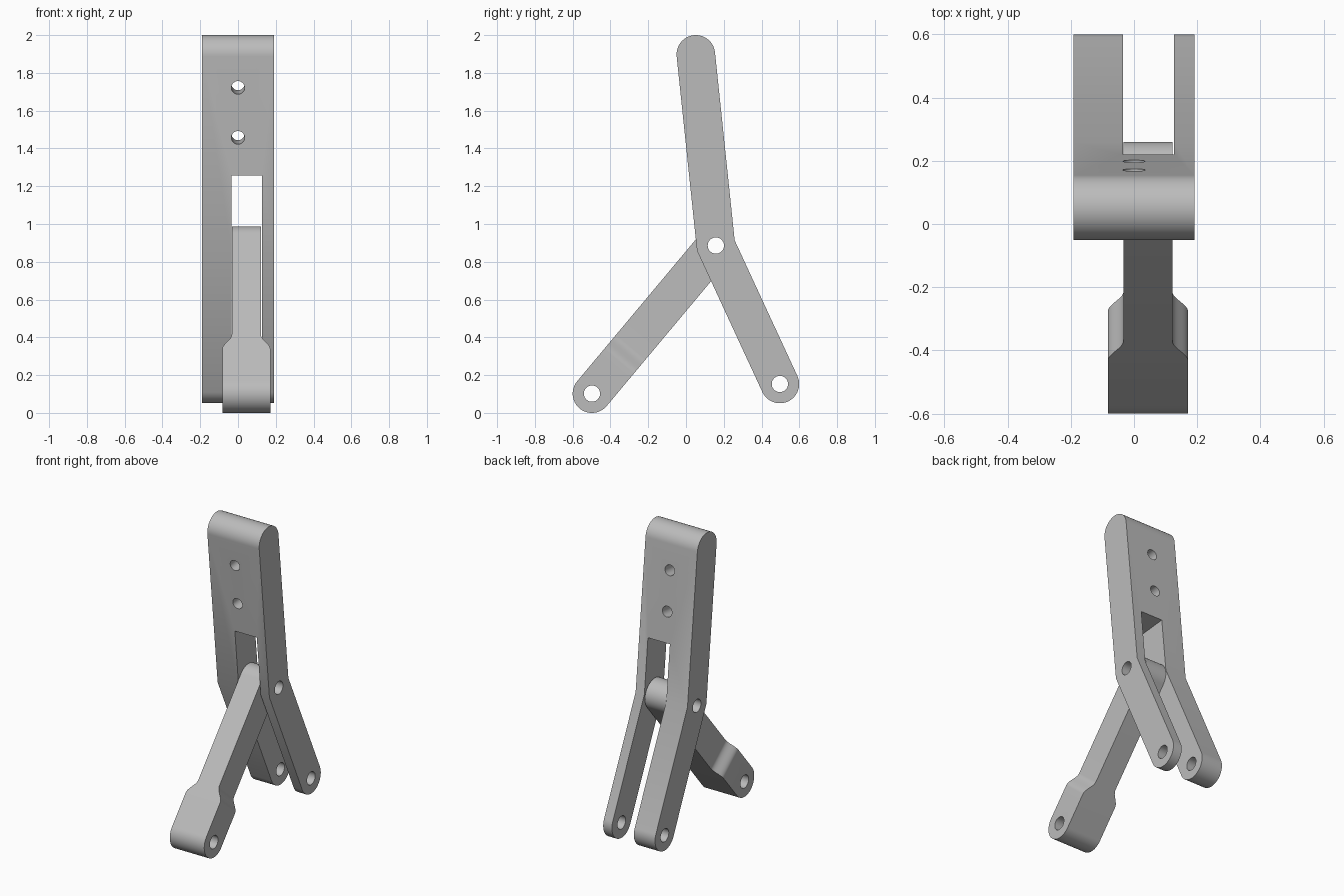
import bpy, bmesh, math
from mathutils import Vector

old = bpy.data.objects.get("Cube")
if old:
    bpy.data.objects.remove(old, do_unlink=True)

grey = bpy.data.materials.new("plain grey")
grey.use_nodes = True
colour = (0.5, 0.5, 0.5, 1)
grey.diffuse_color = colour
grey.node_tree.nodes["Principled BSDF"].inputs["Base Color"].default_value = colour

R = 0.102                         # half thickness of every bar
PIN = 0.043                       # pin hole radius
HALF = 0.191                      # half width of the bracket
X = Vector((1, 0, 0))
top = Vector((0, 0.052, 1.898))
pivot = Vector((0, 0.158, 0.886))
foot = Vector((0, 0.497, 0.153))
leg_end = Vector((0, -0.498, 0.102))


def prism(name, pts, axis, start, end):
    """Extrude a flat loop of points along an axis."""
    bm = bmesh.new()
    face = bm.faces.new([bm.verts.new(p + axis * start) for p in pts])
    ext = bmesh.ops.extrude_face_region(bm, geom=[face])
    verts = [v for v in ext["geom"] if isinstance(v, bmesh.types.BMVert)]
    bmesh.ops.translate(bm, vec=axis * (end - start), verts=verts)
    bmesh.ops.recalc_face_normals(bm, faces=bm.faces)
    mesh = bpy.data.meshes.new(name)
    bm.to_mesh(mesh)
    bm.free()
    mesh.materials.append(grey)
    obj = bpy.data.objects.new(name, mesh)
    bpy.context.collection.objects.link(obj)
    return obj


def arc(centre, u, v, radius, sweep, n):
    return [centre + (u * math.cos(sweep * i / n) + v * math.sin(sweep * i / n)) * radius
            for i in range(n + 1)]


def hole(centre, axis, side, radius):
    """Round cutter centred on a point."""
    loop = arc(centre, side, axis.cross(side), radius, math.tau, 48)[:-1]
    return prism("hole_cutter", loop, axis, -0.4, 0.4)


def boolean(obj, cutter, operation="DIFFERENCE"):
    mod = obj.modifiers.new("cut", "BOOLEAN")
    mod.operation, mod.object, mod.solver = operation, cutter, "EXACT"
    bpy.context.view_layer.objects.active = obj
    bpy.ops.object.modifier_apply(modifier=mod.name)
    bpy.data.objects.remove(cutter, do_unlink=True)


def smooth(obj):
    bpy.ops.object.select_all(action="DESELECT")
    obj.select_set(True)
    bpy.context.view_layer.objects.active = obj
    bpy.ops.object.shade_smooth_by_angle(angle=math.radians(28))


# Bent bracket: rounded ends and a mitred bend at the pivot
up = (top - pivot).normalized()
down = (foot - pivot).normalized()
back_up, back_down = up.cross(X), X.cross(down)
if back_up.y < 0:
    back_up = -back_up
if back_down.y < 0:
    back_down = -back_down
mid = (back_up + back_down).normalized()
miter = mid * (R / mid.dot(back_up))
outline = arc(top, back_up, up, R, math.pi, 32) + [pivot - miter]
outline += arc(foot, -back_down, down, R, math.pi, 32) + [pivot + miter]
bracket = prism("bent_bracket", outline, X, -HALF, HALF)

# Fork slot, off centre, open at the lower end
slot_top = pivot + up * 0.384
slot = [slot_top - back_up * 0.4, slot_top + back_up * 0.4,
        Vector((0, 0.9, -0.2)), Vector((0, -0.4, -0.2))]
boolean(bracket, prism("slot_cutter", slot, X, -0.035, 0.127))

# Pin holes across the fork and two mounting holes through the upper plate
for point in (pivot, foot):
    boolean(bracket, hole(point, X, up, PIN))
for distance in (0.585, 0.851):
    boolean(bracket, hole(pivot + up * distance, back_up, X, 0.035))
smooth(bracket)

# Swinging leg: a capsule trimmed to a narrow shank with a flared foot
along = (leg_end - pivot).normalized()
normal = X.cross(along)
length = (leg_end - pivot).length
capsule = (arc(pivot, normal, -along, R, math.pi, 32)
           + arc(leg_end, -normal, along, R, math.pi, 32))
leg = prism("swinging_leg", capsule, X, -0.3, 0.3)
centre_x, narrow, wide = 0.044, 0.077, 0.127
steps = 16
side = [(narrow, -0.3)]
for i in range(steps + 1):
    t = i / steps
    blend = (1 - math.cos(math.pi * t)) / 2
    side.append((narrow + (wide - narrow) * blend, 0.7 + 0.1 * t))
side.append((wide, length + 0.3))
width_loop = [pivot + X * (centre_x + w) + along * s for w, s in side]
width_loop += [pivot + X * (centre_x - w) + along * s for w, s in reversed(side)]
boolean(leg, prism("width_cutter", width_loop, normal, -0.3, 0.3), "INTERSECT")
for point in (pivot, leg_end):
    boolean(leg, hole(point, X, along, PIN))
smooth(leg)
